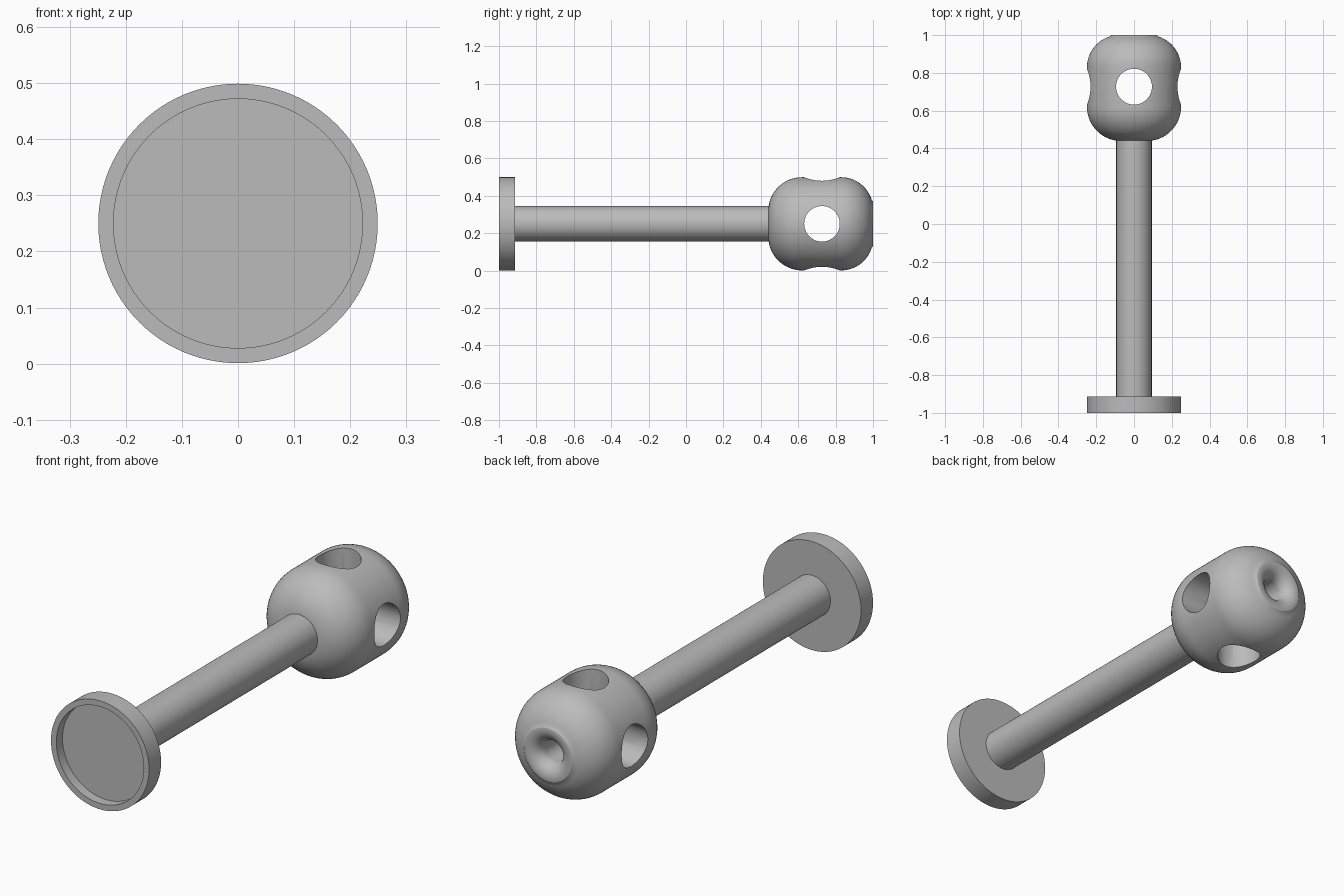
import bpy
import bmesh
import math
from mathutils import Matrix, Vector

cube = bpy.data.objects.get("Cube")
if cube:
    bpy.data.objects.remove(cube)

SEGMENTS = 96
AXIS_Z = 0.25

grey = bpy.data.materials.new("plain grey")
grey.use_nodes = True
grey.diffuse_color = (0.5, 0.5, 0.5, 1)
grey.node_tree.nodes["Principled BSDF"].inputs["Base Color"].default_value = (0.5, 0.5, 0.5, 1)


def arc(y, r, radius, start, end, steps=16):
    """Profile points on an arc; angle 0 points along +y, 90 outward."""
    angles = [math.radians(start + (end - start) * i / steps) for i in range(steps + 1)]
    return [(y + radius * math.cos(a), r + radius * math.sin(a)) for a in angles]


def lathe(name, profile):
    """Revolve (y, radius) points around the long axis."""
    bm = bmesh.new()
    verts = [bm.verts.new((r, y, 0)) for y, r in profile]
    edges = [bm.edges.new(pair) for pair in zip(verts, verts[1:])]
    bmesh.ops.spin(bm, geom=verts + edges, cent=(0, 0, 0), axis=(0, 1, 0),
                   angle=math.tau, steps=SEGMENTS)
    bmesh.ops.remove_doubles(bm, verts=bm.verts, dist=1e-5)
    bmesh.ops.recalc_face_normals(bm, faces=bm.faces)
    bmesh.ops.translate(bm, verts=bm.verts, vec=(0, 0, AXIS_Z))
    mesh = bpy.data.meshes.new(name)
    bm.to_mesh(mesh)
    bm.free()
    obj = bpy.data.objects.new(name, mesh)
    bpy.context.collection.objects.link(obj)
    mesh.materials.append(grey)
    return obj


def drill(target, y, radius, direction):
    """Cut a through hole across the target."""
    bm = bmesh.new()
    turn = Vector((0, 0, 1)).rotation_difference(Vector(direction)).to_matrix().to_4x4()
    bmesh.ops.create_cone(bm, cap_ends=True, segments=64, radius1=radius, radius2=radius,
                          depth=1, matrix=Matrix.Translation((0, y, AXIS_Z)) @ turn)
    mesh = bpy.data.meshes.new("hole_cutter")
    bm.to_mesh(mesh)
    bm.free()
    mesh.materials.append(grey)
    cutter = bpy.data.objects.new("hole_cutter", mesh)
    bpy.context.collection.objects.link(cutter)
    cutter.hide_render = True
    mod = target.modifiers.new("hole", 'BOOLEAN')
    mod.operation = 'DIFFERENCE'
    mod.solver = 'EXACT'
    mod.object = cutter
    bpy.context.view_layer.objects.active = target
    bpy.ops.object.modifier_apply(modifier=mod.name)
    bpy.data.objects.remove(cutter)


# Base disc with a shallow recess in its front
base = lathe("base_disc", [(-0.955, 0), (-0.955, 0.222), (-1, 0.222), (-1, 0.249),
                           (-0.913, 0.249), (-0.913, 0)])

# Straight round shaft
shaft = lathe("shaft", [(-0.92, 0), (-0.92, 0.094), (0.48, 0.094), (0.48, 0)])

# Rounded head with a flared bore in its back end
head = lathe("ball_head", [(0.44, 0)]
             + arc(0.62, 0.069, 0.18, 180, 90)
             + arc(0.83, 0.079, 0.17, 90, 0)[:-3]
             + arc(0.94, 0.11, 0.06, 60, -0.01)[-4:]
             + arc(0.94, 0.11, 0.06, -6, -90)
             + [(0.73, 0.05), (0.73, 0)])

# Crossing holes through the head
drill(head, 0.727, 0.095, (1, 0, 0))
drill(head, 0.727, 0.095, (0, 0, 1))

# Smooth curves, sharp rims
for obj in (base, shaft, head):
    bpy.ops.object.select_all(action='DESELECT')
    obj.select_set(True)
    bpy.context.view_layer.objects.active = obj
    bpy.ops.object.shade_smooth_by_angle(angle=math.radians(30))
